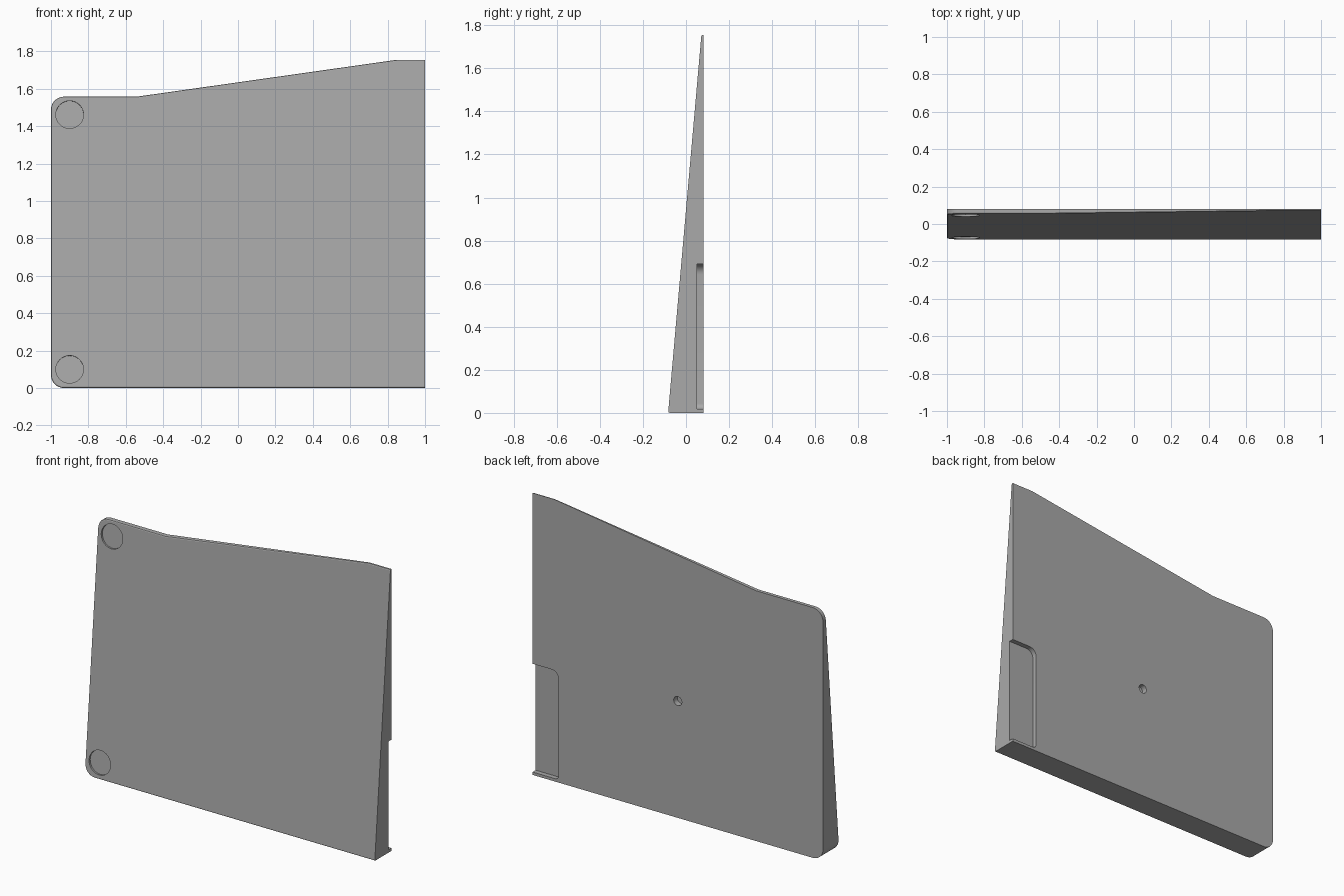
import bpy, bmesh, math
from mathutils import Matrix, Vector

cube = bpy.data.objects.get("Cube")
if cube:
    bpy.data.objects.remove(cube, do_unlink=True)

BACK = 0.081
SLOPE = 0.088


def front_y(z):
    return -0.083 + SLOPE * z


grey = bpy.data.materials.new("plain grey")
grey.use_nodes = True
grey.diffuse_color = (0.4, 0.4, 0.4, 1)
grey.node_tree.nodes["Principled BSDF"].inputs["Base Color"].default_value = (0.4, 0.4, 0.4, 1)


def arc(cx, cz, r, start, end, steps=8):
    angles = [math.radians(start + (end - start) * i / steps) for i in range(steps + 1)]
    return [(cx + r * math.cos(a), cz + r * math.sin(a)) for a in angles]


def prism(name, outline, near, far):
    """Extrude an x-z outline; near and far give y as a function of z."""
    bm = bmesh.new()
    front = [bm.verts.new((x, near(z), z)) for x, z in outline]
    back = [bm.verts.new((x, far(z), z)) for x, z in outline]
    bm.faces.new(front)
    bm.faces.new(back[::-1])
    n = len(outline)
    for i in range(n):
        j = (i + 1) % n
        bm.faces.new((front[i], back[i], back[j], front[j]))
    bmesh.ops.recalc_face_normals(bm, faces=bm.faces)
    return bm


def to_object(name, bm):
    mesh = bpy.data.meshes.new(name)
    bm.to_mesh(mesh)
    bm.free()
    mesh.materials.append(grey)
    obj = bpy.data.objects.new(name, mesh)
    bpy.context.collection.objects.link(obj)
    return obj


def cylinder_cutter(name, x, y, z, radius, depth, tilt):
    bm = bmesh.new()
    bmesh.ops.create_cone(bm, cap_ends=True, segments=48, radius1=radius,
                          radius2=radius, depth=2 * depth)
    turn = Matrix.Rotation(tilt, 4, 'X')
    bmesh.ops.transform(bm, matrix=Matrix.Translation(Vector((x, y, z))) @ turn, verts=bm.verts)
    return to_object(name, bm)


# Wedge panel: rounded on one side, stepped up along the top
R = 0.07
outline = [(1, 0), (1, 1.755), (0.85, 1.755), (-0.54, 1.558)]
outline += arc(-1 + R, 1.558 - R, R, 90, 180)
outline += arc(-1 + R, R, R, 180, 270)
bm = prism("wedge_panel", outline, front_y, lambda z: BACK)

# Small softened edge around the sloping face, except at the straight end
rim = [e for e in bm.edges
       if all(abs(v.co.y - front_y(v.co.z)) < 1e-4 for v in e.verts)
       and not all(v.co.x > 0.999 for v in e.verts)]
bmesh.ops.bevel(bm, geom=rim, offset=0.007, segments=2, profile=0.5, affect='EDGES')
panel = to_object("wedge_panel", bm)

# Cutters: end pocket, two round front recesses, mounting hole
P = 0.05
pocket = [(1.1, 0.018), (1.1, 0.692)]
pocket += arc(0.82 + P, 0.692 - P, P, 90, 180)
pocket += arc(0.82 + P / 2, 0.018 + P / 2, P / 2, 180, 270)
cutters = [to_object("pocket_cutter",
                     prism("pocket_cutter", pocket, lambda z: BACK - 0.03, lambda z: BACK + 0.1))]
tilt = math.pi / 2 - math.atan(SLOPE)
for z in (0.10, 1.462):
    cutters.append(cylinder_cutter("recess_cutter", -0.9, front_y(z), z, 0.074, 0.012, tilt))
cutters.append(cylinder_cutter("hole_cutter", 0, BACK, 0.727, 0.028, 0.035, math.pi / 2))

bpy.context.view_layer.objects.active = panel
for cutter in cutters:
    cutter.hide_render = True
    mod = panel.modifiers.new("cut", 'BOOLEAN')
    mod.operation = 'DIFFERENCE'
    mod.solver = 'EXACT'
    mod.object = cutter
    bpy.ops.object.modifier_apply(modifier=mod.name)
    bpy.data.objects.remove(cutter, do_unlink=True)

# Smooth the rounded corners and walls, keep real edges sharp
panel.select_set(True)
bpy.ops.object.shade_smooth_by_angle(angle=math.radians(20))
